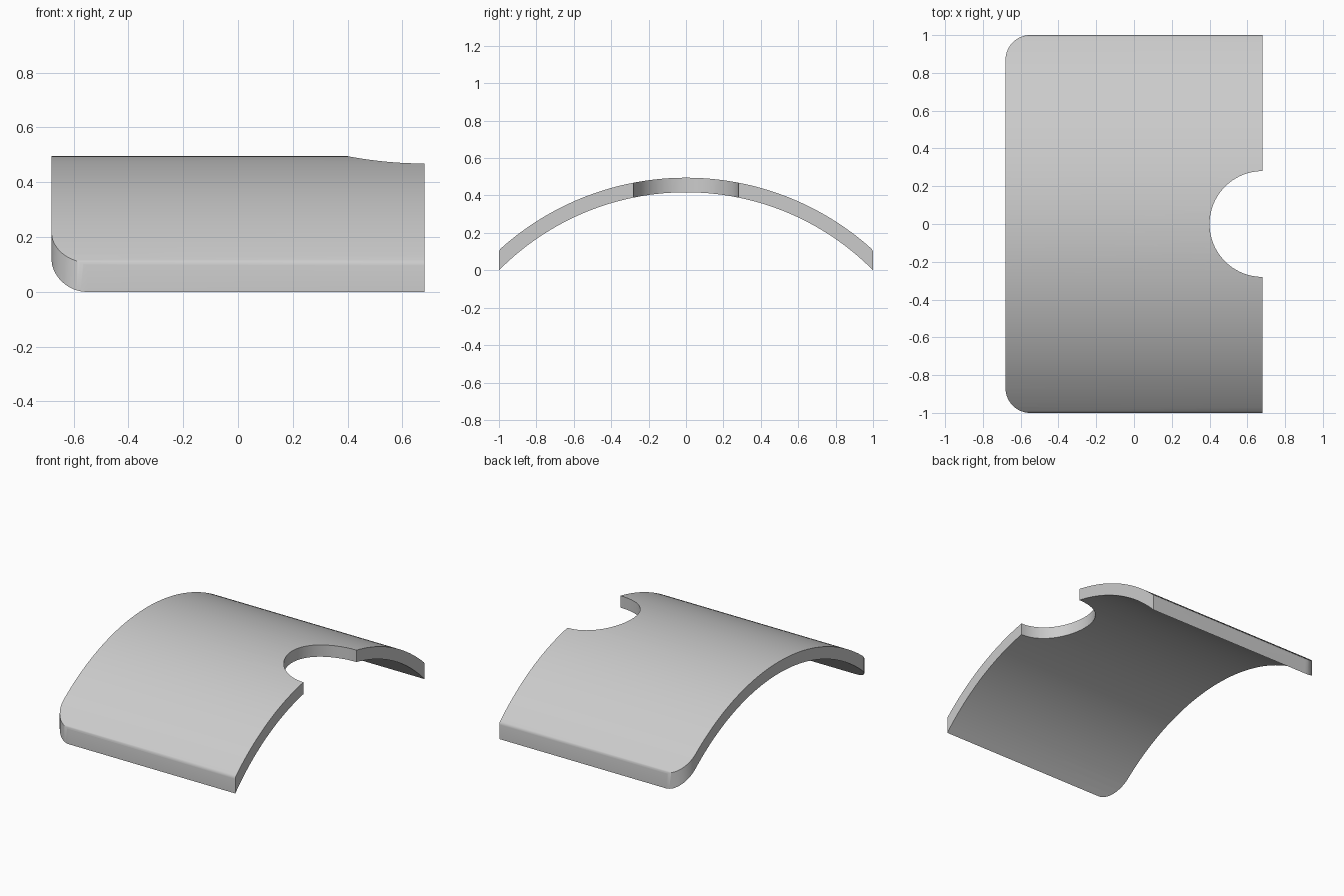
import bpy, bmesh, math

cube = bpy.data.objects.get("Cube")
if cube:
    bpy.data.objects.remove(cube, do_unlink=True)

HALF_X, HALF_Y = 0.68, 1.0
AXIS_Z, R_OUT, R_IN = -0.99, 1.485, 1.407
CORNER, NOTCH = 0.13, 0.28

grey = bpy.data.materials.new("light_grey")
grey.use_nodes = True
colour = (0.6, 0.6, 0.6, 1)
grey.diffuse_color = colour
grey.node_tree.nodes["Principled BSDF"].inputs["Base Color"].default_value = colour


def prism(name, outline, direction, soft_edge=None):
    """Extrude a closed outline along a direction, optionally easing some edges."""
    bm = bmesh.new()
    base = bm.faces.new([bm.verts.new(p) for p in outline])
    grown = bmesh.ops.extrude_face_region(bm, geom=[base], use_keep_orig=True)
    verts = [v for v in grown["geom"] if isinstance(v, bmesh.types.BMVert)]
    bmesh.ops.translate(bm, vec=direction, verts=verts)
    bmesh.ops.recalc_face_normals(bm, faces=bm.faces)
    if soft_edge:
        edges = [e for e in bm.edges if soft_edge(e)]
        bmesh.ops.bevel(bm, geom=edges, offset=0.012, segments=3,
                        profile=0.5, affect='EDGES')
    mesh = bpy.data.meshes.new(name)
    bm.to_mesh(mesh)
    bm.free()
    obj = bpy.data.objects.new(name, mesh)
    obj.data.materials.append(grey)
    bpy.context.scene.collection.objects.link(obj)
    return obj


# Arched plate with vertical side edges
def arc(radius, steps=64):
    ys = [HALF_Y * (2 * i / steps - 1) for i in range(steps + 1)]
    return [(-HALF_X, y, AXIS_Z + math.sqrt(radius ** 2 - y * y)) for y in ys]


def is_upper_rim(edge):
    return all(abs(v.co.y) > 0.999 and v.co.z > 0.05 for v in edge.verts) \
        and abs(edge.verts[0].co.x - edge.verts[1].co.x) > 1


plate = prism("arched_plate", arc(R_OUT) + arc(R_IN)[::-1],
              (2 * HALF_X, 0, 0), is_upper_rim)

# Cutters: half-round notch and two rounded corners
cutters = []
ring = [math.tau * i / 96 for i in range(96)]
cutters.append(prism("notch_cutter",
                     [(HALF_X + NOTCH * math.cos(a), NOTCH * math.sin(a), -1) for a in ring],
                     (0, 0, 2)))
for side, label in ((1, "back"), (-1, "front")):
    cx, cy = CORNER - HALF_X, HALF_Y - CORNER
    angles = [math.pi / 2 * (1 + i / 16) for i in range(17)]
    pts = [(cx + CORNER * math.cos(a), cy + CORNER * math.sin(a)) for a in angles]
    pts += [(-1, cy), (-1, 1.2), (cx, 1.2)]
    cutters.append(prism(label + "_corner_cutter",
                         [(x, side * y, -1) for x, y in pts], (0, 0, 2)))

for cutter in cutters:
    cutter.hide_render = True
    cutter.hide_set(True)
    cut = plate.modifiers.new(cutter.name, 'BOOLEAN')
    cut.operation = 'DIFFERENCE'
    cut.solver = 'EXACT'
    cut.object = cutter

# Bake the cuts, then remove the cutters
bpy.context.view_layer.update()
evaluated = plate.evaluated_get(bpy.context.evaluated_depsgraph_get())
baked = bpy.data.meshes.new_from_object(evaluated)
plate.modifiers.clear()
plate.data = baked
for cutter in cutters:
    bpy.data.objects.remove(cutter, do_unlink=True)

bpy.ops.object.select_all(action='DESELECT')
plate.select_set(True)
bpy.context.view_layer.objects.active = plate
bpy.ops.object.shade_smooth_by_angle(angle=math.radians(30))
